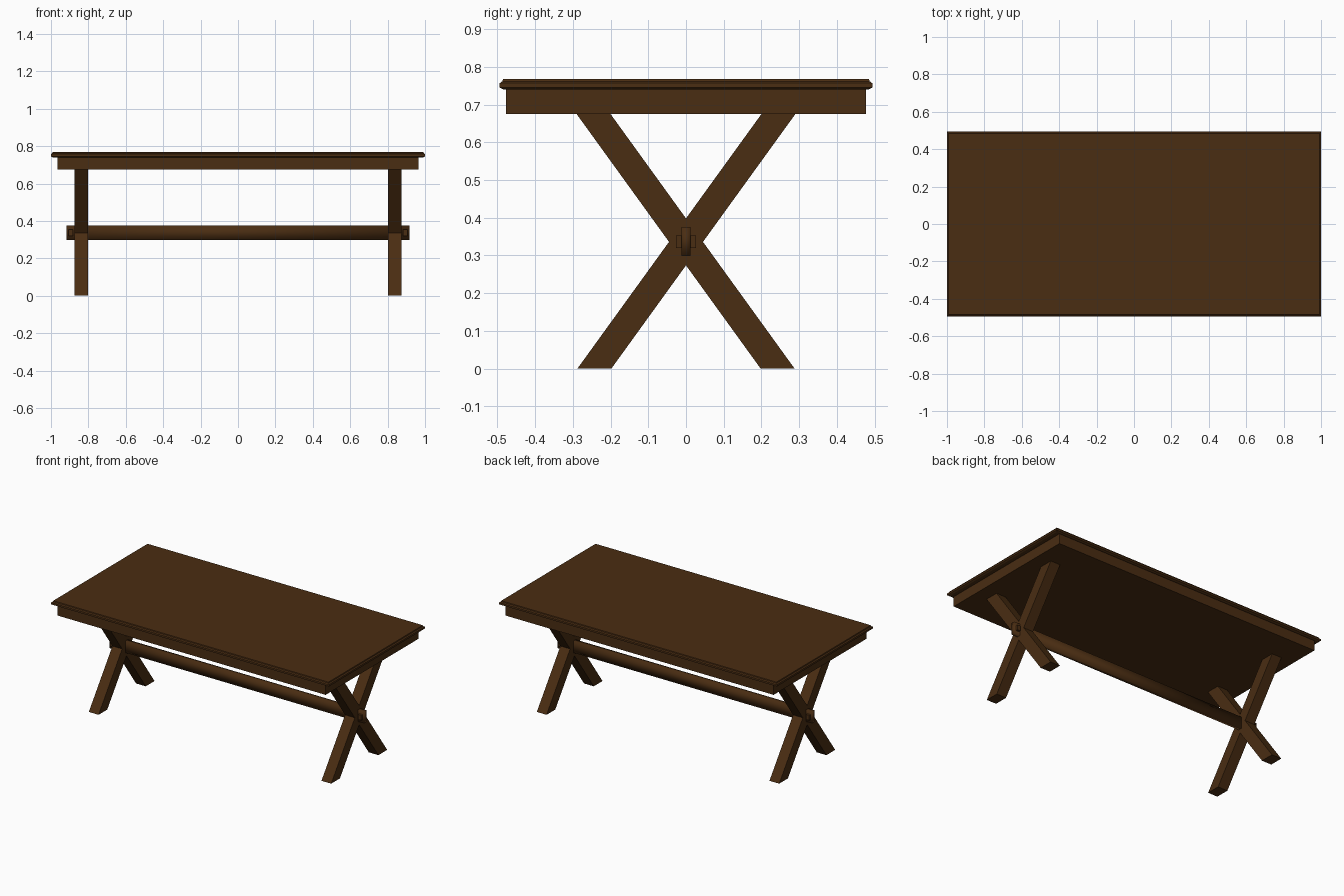
import bpy
import bmesh

if "Cube" in bpy.data.objects:
    bpy.data.objects.remove(bpy.data.objects["Cube"], do_unlink=True)

wood = bpy.data.materials.new("dark_brown_wood")
wood.use_nodes = True
color = (0.068, 0.026, 0.006, 1)
wood.diffuse_color = color
bsdf = next(n for n in wood.node_tree.nodes if n.type == 'BSDF_PRINCIPLED')
bsdf.inputs["Base Color"].default_value = color
bsdf.inputs["Roughness"].default_value = 0.8


def stack(name, rings, smooth=False):
    """Solid lofted through rectangles given as (x0, x1, y0, y1, z)."""
    bm = bmesh.new()
    loops = []
    for x0, x1, y0, y1, z in rings:
        corners = ((x0, y0), (x1, y0), (x1, y1), (x0, y1))
        loops.append([bm.verts.new((x, y, z)) for x, y in corners])
    for low, high in zip(loops, loops[1:]):
        for i in range(4):
            j = (i + 1) % 4
            bm.faces.new((low[i], low[j], high[j], high[i]))
    bm.faces.new(loops[0][::-1])
    bm.faces.new(loops[-1])
    for face in bm.faces:
        face.smooth = smooth
    mesh = bpy.data.meshes.new(name)
    bm.to_mesh(mesh)
    bm.free()
    mesh.materials.append(wood)
    obj = bpy.data.objects.new(name, mesh)
    bpy.context.collection.objects.link(obj)
    return obj


def box(name, x0, x1, y, z0, z1, smooth=False):
    return stack(name, [(x0, x1, -y, y, z) for z in (z0, z1)], smooth)


# Table top with a moulded edge: (inset, height)
edge = [(0.01, 0.74), (0.0, 0.745), (0.0, 0.757), (0.007, 0.762), (0.009, 0.768)]
stack("table_top", [(i - 1, 1 - i, i - 0.494, 0.494 - i, z) for i, z in edge])

# Apron block under the top
box("apron", -0.965, 0.965, 0.477, 0.675, 0.74)

# Crossed legs and tenon keys at each end
for side, label in ((-1, "right"), (1, "left")):
    x0, x1 = side * 0.838 - 0.035, side * 0.838 + 0.035
    for lean, way in ((-1, "forward"), (1, "backward")):
        foot, head = -lean * 0.243, lean * 0.245
        stack(f"{label}_leg_{way}", [(x0, x1, y - 0.045, y + 0.045, z)
                                     for y, z in ((foot, 0), (head, 0.675))])
    kx = side * 0.893
    box(f"{label}_key", kx - 0.012, kx + 0.012, 0.026, 0.32, 0.353)

# Long stretcher running through both leg crossings
box("stretcher", -0.918, 0.918, 0.0125, 0.299, 0.375, smooth=True)
